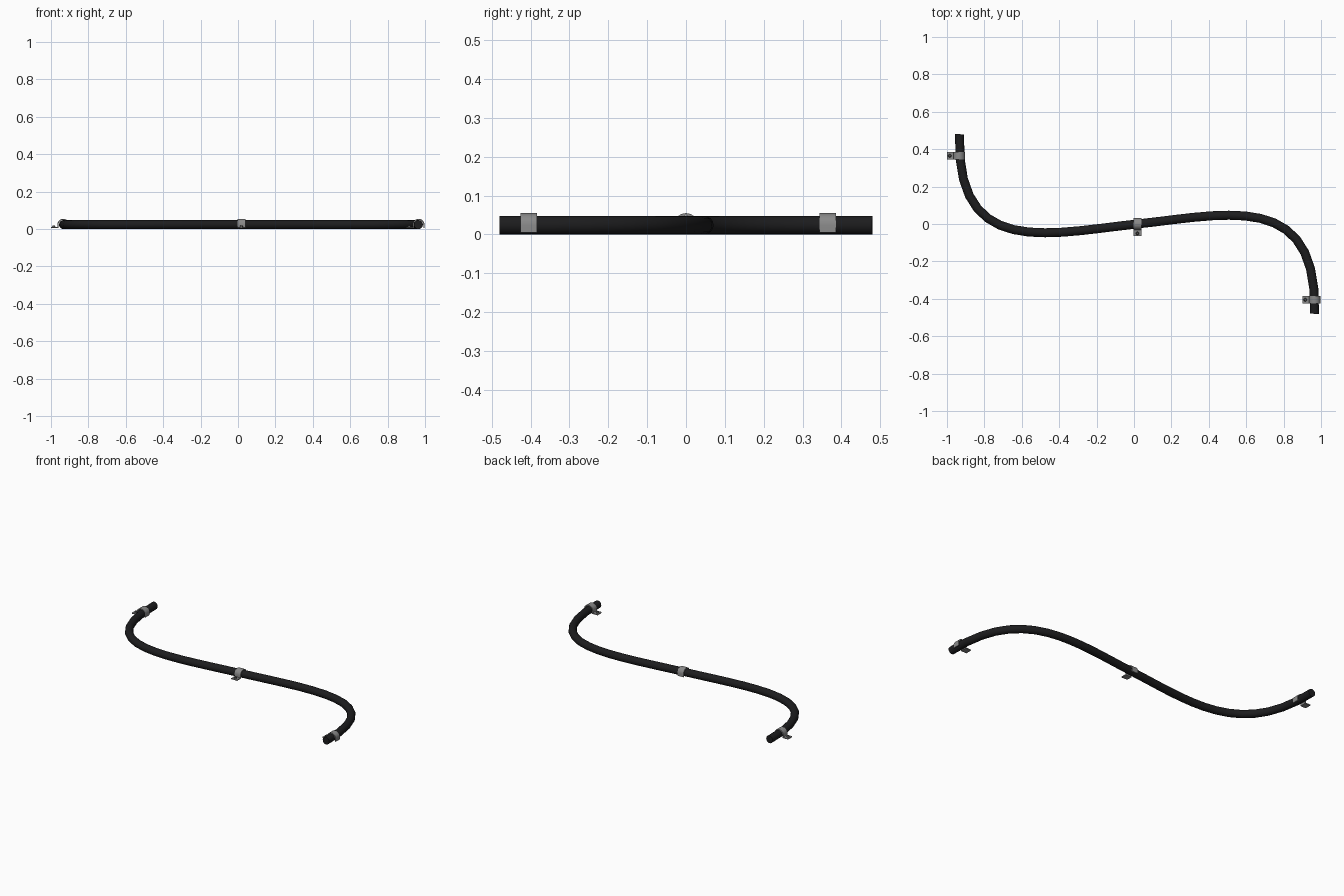
import bpy, bmesh, math
from mathutils import Matrix, Vector

if "Cube" in bpy.data.objects:
    bpy.data.objects.remove(bpy.data.objects["Cube"])


def material(name, rgb):
    m = bpy.data.materials.new(name)
    m.diffuse_color = (*rgb, 1)
    m.use_nodes = True
    m.node_tree.nodes["Principled BSDF"].inputs["Base Color"].default_value = m.diffuse_color
    return m


rubber = material("black_rubber", (0.012, 0.012, 0.013))
metal = material("clip_metal", (0.25, 0.25, 0.25))
dark = material("screw_metal", (0.08, 0.08, 0.08))
R, CX = 0.024, 0.016      # cable radius (also its centre height), middle of the S

# Cable: point-symmetric S curve with a round section
curve = bpy.data.curves.new("cable", 'CURVE')
curve.dimensions = '3D'
curve.bevel_depth = R
curve.bevel_resolution = 6
curve.resolution_u = 14
curve.use_fill_caps = True
spline = curve.splines.new('BEZIER')
spline.bezier_points.add(2)
A, B, C = (-0.949, 0.48), (-0.970, -0.19), (-0.474, -0.05)
knots = [((A[0], 0.6), A, B), (C, (0, 0), (-C[0], -C[1])),
         ((-B[0], -B[1]), (-A[0], -A[1]), (-A[0], -0.6))]
for p, (left, co, right) in zip(spline.bezier_points, knots):
    p.handle_left_type = p.handle_right_type = 'FREE'
    p.handle_left = (left[0] + CX, left[1], R)
    p.co = (co[0] + CX, co[1], R)
    p.handle_right = (right[0] + CX, right[1], R)
raw = bpy.data.objects.new("cable_curve", curve)
bpy.context.collection.objects.link(raw)
bpy.context.view_layer.update()
mesh = bpy.data.meshes.new_from_object(raw.evaluated_get(bpy.context.evaluated_depsgraph_get()))
bpy.data.objects.remove(raw)


def finish(name, me, mat):
    me.materials.clear()
    me.materials.append(mat)
    ob = bpy.data.objects.new(name, me)
    bpy.context.collection.objects.link(ob)
    bpy.ops.object.select_all(action='DESELECT')
    ob.select_set(True)
    bpy.context.view_layer.objects.active = ob
    bpy.ops.object.shade_smooth_by_angle(angle=math.radians(35))
    return ob


finish("cable", mesh, rubber)


def clip(name, x, y, angle):
    """Saddle strap over the cable; its screw tab points along local -x."""
    place = Matrix.Translation((x, y, 0)) @ Matrix.Rotation(angle, 4, 'Z')
    ro, ri, w = 0.031, 0.0245, 0.021
    arc = [math.pi - i * math.pi / 12 for i in range(13)]
    outer = [(ro * math.cos(a), R + ro * math.sin(a)) for a in arc]
    inner = [(ri * math.cos(a), R + ri * math.sin(a)) for a in reversed(arc)]
    profile = ([(-0.065, 0.005), (-0.065, 0.011), (-ro, 0.011)] + outer +
               [(ro, 0.005), (ri, 0.005)] + inner + [(-ri, 0.005)])
    bm = bmesh.new()
    face = bm.faces.new([bm.verts.new((u, -w, z)) for u, z in profile])
    ext = bmesh.ops.extrude_face_region(bm, geom=[face])
    bmesh.ops.translate(bm, vec=Vector((0, 2 * w, 0)),
                        verts=[v for v in ext["geom"] if isinstance(v, bmesh.types.BMVert)])
    bmesh.ops.recalc_face_normals(bm, faces=bm.faces)
    bm.transform(place)
    me = bpy.data.meshes.new(name)
    bm.to_mesh(me)
    bm.free()
    finish(name, me, metal)

    # Screw head on the tab
    bm = bmesh.new()
    bmesh.ops.create_cone(bm, cap_ends=True, segments=16, radius1=0.009, radius2=0.006,
                          depth=0.008, matrix=place @ Matrix.Translation((-0.05, 0, 0.015)))
    me = bpy.data.meshes.new(name + "_screw")
    bm.to_mesh(me)
    bm.free()
    finish(name + "_screw", me, dark)


clip("left_clip", -0.935, 0.365, 0)
clip("middle_clip", 0.018, 0.0, math.pi / 2)
clip("right_clip", 0.966, -0.405, 0)
